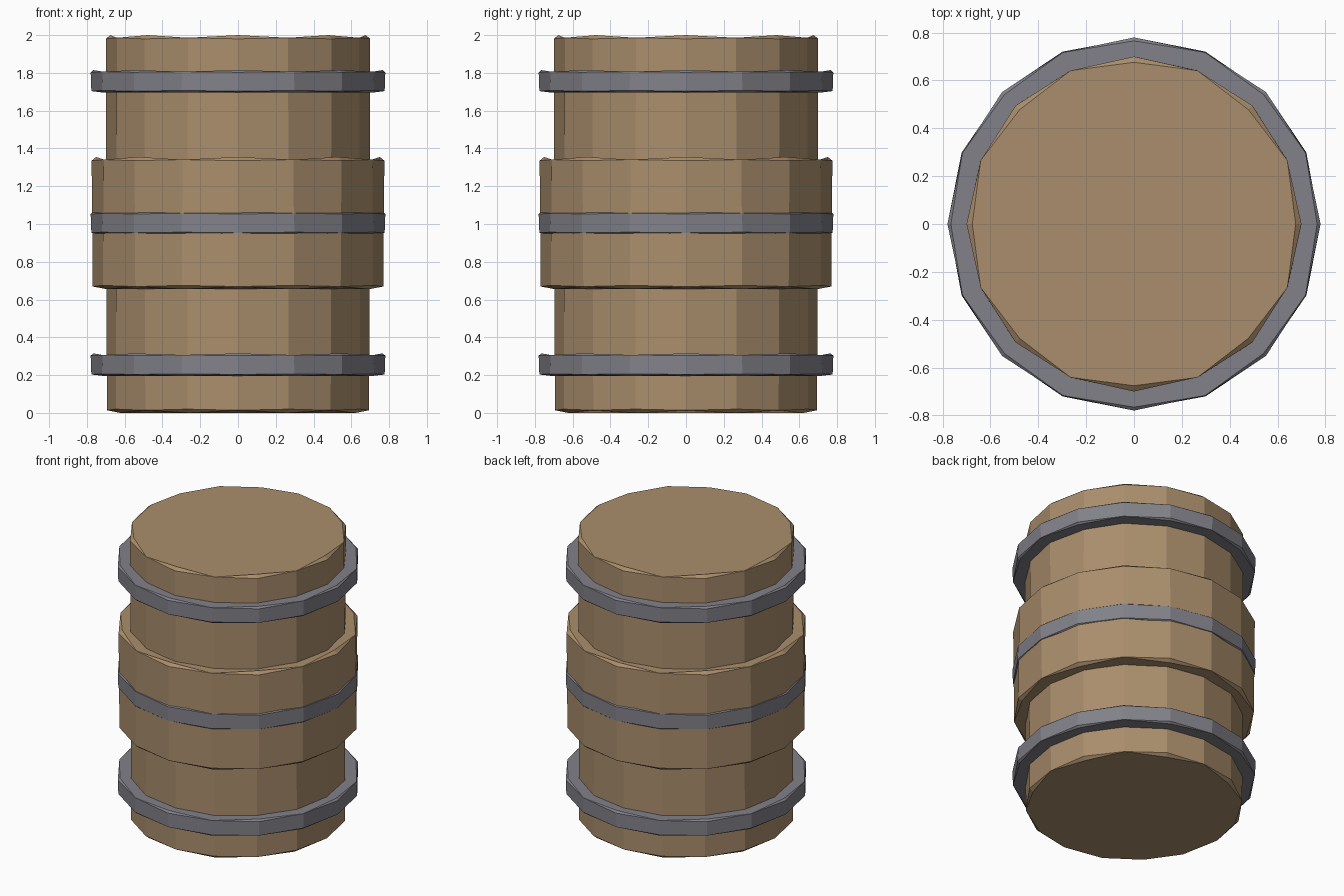
import bpy, bmesh
from math import sin, cos, pi

if "Cube" in bpy.data.objects:
    bpy.data.objects.remove(bpy.data.objects["Cube"])

SIDES = 16


def material(name, color):
    m = bpy.data.materials.new(name)
    m.diffuse_color = (*color, 1)
    m.use_nodes = True
    m.node_tree.nodes["Principled BSDF"].inputs["Base Color"].default_value = m.diffuse_color
    return m


wood = material("wood", (0.40, 0.27, 0.15))
iron = material("iron", (0.22, 0.22, 0.25))


def drum(name, radius, z0, z1, bevel, mat):
    """16-sided drum whose rims are chipped at every other corner:
    even corners on top, odd corners at the bottom."""
    bm = bmesh.new()

    def rim(z, direction, parity):
        outer, cap = [], []
        for i in range(SIDES):
            a = 2 * pi * i / SIDES

            def vert(r, h):
                return bm.verts.new((r * cos(a), r * sin(a), h))
            if i % 2 == parity:
                outer.append(vert(radius, z - direction * bevel))
                cap.append(vert(radius - bevel * 1.2, z))
            else:
                v = vert(radius - bevel * 0.3, z - direction * bevel * 0.7)
                outer.append(v)
                cap.append(v)
        for i in range(SIDES):
            if outer[i] is not cap[i]:
                bm.faces.new((outer[i - 1], outer[i], cap[i]))
                bm.faces.new((outer[i], outer[(i + 1) % SIDES], cap[i]))
        bm.faces.new(cap)
        return outer

    low, high = rim(z0, -1, 1), rim(z1, 1, 0)
    for i in range(SIDES):
        j = (i + 1) % SIDES
        bm.faces.new((low[i], low[j], high[j], high[i]))
    bmesh.ops.recalc_face_normals(bm, faces=bm.faces)
    mesh = bpy.data.meshes.new(name)
    bm.to_mesh(mesh)
    bm.free()
    mesh.materials.append(mat)
    ob = bpy.data.objects.new(name, mesh)
    bpy.context.collection.objects.link(ob)


# Wooden barrel body and wider belly
drum("barrel_body", 0.70, 0.0, 2.0, 0.02, wood)
drum("barrel_belly", 0.775, 0.655, 1.355, 0.02, wood)

# Iron hoops
for name, z in (("lower_hoop", 0.255), ("middle_hoop", 1.005), ("upper_hoop", 1.755)):
    drum(name, 0.78, z - 0.06, z + 0.06, 0.012, iron)
